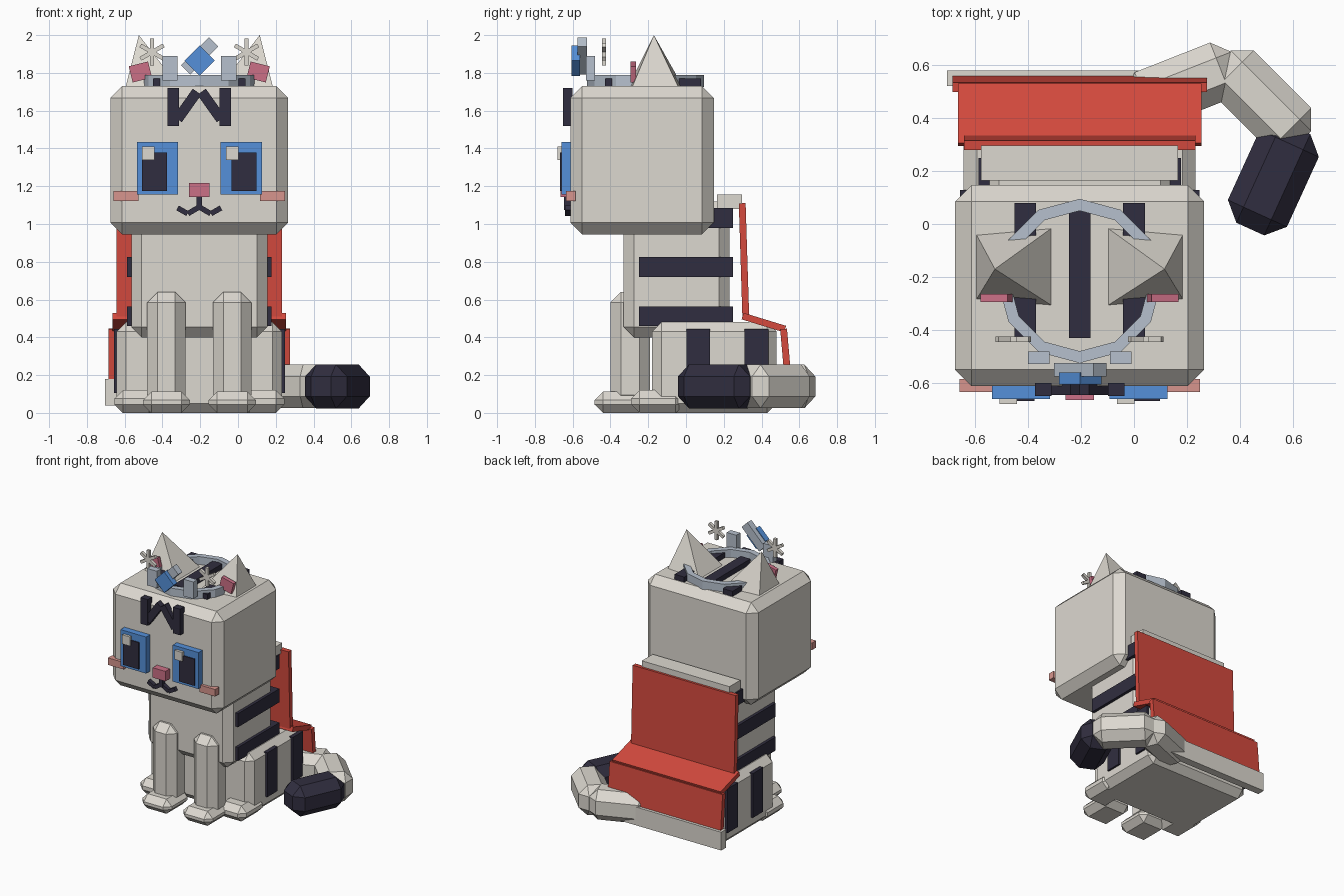
import bpy, bmesh, math
from mathutils import Matrix

if "Cube" in bpy.data.objects:
    bpy.data.objects.remove(bpy.data.objects["Cube"])

CX = -0.205  # symmetry plane of the cat
SIDES = ((-1, "left"), (1, "right"))


def material(name, rgb):
    m = bpy.data.materials.new(name)
    m.diffuse_color = (*rgb, 1)
    m.use_nodes = True
    m.node_tree.nodes["Principled BSDF"].inputs["Base Color"].default_value = m.diffuse_color
    return m


FUR = material("pale fur", (0.72, 0.69, 0.63))
DARK = material("dark navy", (0.030, 0.027, 0.050))
RED = material("cape red", (0.66, 0.068, 0.048))
BLUE = material("eye blue", (0.09, 0.28, 0.70))
PINK = material("rose pink", (0.60, 0.16, 0.24))
BLUSH = material("blush", (0.68, 0.30, 0.27))
SILVER = material("silver", (0.47, 0.53, 0.61))


def finish(bm, name, mat):
    bmesh.ops.recalc_face_normals(bm, faces=bm.faces)
    me = bpy.data.meshes.new(name)
    bm.to_mesh(me)
    bm.free()
    me.materials.append(mat)
    ob = bpy.data.objects.new(name, me)
    bpy.context.collection.objects.link(ob)
    return ob


def box(name, mat, c, size, bevel=0, rot=(0, 0, 0)):
    """Box by centre and size, with an optional single chamfer."""
    bm = bmesh.new()
    bmesh.ops.create_cube(bm, size=1, matrix=Matrix.Diagonal((*size, 1)))
    if bevel:
        bmesh.ops.bevel(bm, geom=bm.edges[:], offset=bevel, segments=1, affect='EDGES')
    ob = finish(bm, name, mat)
    ob.location = c
    ob.rotation_euler = [math.radians(a) for a in rot]
    return ob


def span(name, mat, x, y, z, bevel=0):
    """Box by its limits on each axis."""
    return box(name, mat, [(a + b) / 2 for a, b in (x, y, z)],
               [b - a for a, b in (x, y, z)], bevel)


def wide(name, mat, half, y, z, bevel=0):
    """Box centred on the symmetry plane."""
    return span(name, mat, (CX - half, CX + half), y, z, bevel)


def stroke(name, mat, a, b, width, y):
    """Bar on the face from a to b in (x offset, z)."""
    dx, dz = b[0] - a[0], b[1] - a[1]
    box(name, mat, (CX + (a[0] + b[0]) / 2, sum(y) / 2, (a[1] + b[1]) / 2),
        (math.hypot(dx, dz), y[1] - y[0], width),
        rot=(0, -math.degrees(math.atan2(dz, dx)), 0))


# Head, torso and hips
wide("head", FUR, 0.47, (-0.612, 0.147), (0.945, 1.73), 0.062)
wide("torso", FUR, 0.36, (-0.33, 0.23), (0.40, 1.12), 0.055)
wide("hips", FUR, 0.438, (-0.18, 0.48), (0.0, 0.48), 0.05)

# Dark stripes wrapping the torso
for i, z in enumerate((0.46, 0.72, 0.98)):
    wide(f"torso_stripe_{i}", DARK, 0.382, (-0.25, 0.25), (z, z + 0.104))

# Stripes on the crown of the head
for i, dx in enumerate((-0.205, 0, 0.205)):
    span(f"head_stripe_{i}", DARK, (CX + dx - 0.041, CX + dx + 0.041),
         (-0.43, 0.08), (1.70, 1.77))

# Paired parts
for s, side in SIDES:
    x = lambda d: CX + s * d
    box(f"front_leg_{side}", FUR, (x(0.174), -0.295, 0.34), (0.203, 0.21, 0.60), 0.055)
    box(f"front_paw_{side}", FUR, (x(0.174), -0.345, 0.056), (0.25, 0.28, 0.112), 0.045)
    box(f"hind_paw_{side}", FUR, (x(0.335), -0.15, 0.06), (0.23, 0.28, 0.12), 0.045)
    for i, y in enumerate((0.065, 0.373)):
        box(f"hip_stripe_{side}_{i}", DARK, (x(0.43), y, 0.275), (0.045, 0.125, 0.34))

    # Ear: an outward leaning pyramid
    bm = bmesh.new()
    base = [bm.verts.new((x(d), y, 1.725)) for d, y in
            ((0.105, -0.015), (0.39, -0.04), (0.39, -0.285), (0.105, -0.308))]
    tip = bm.verts.new((x(0.32), -0.17, 2.0))
    bm.faces.new(base)
    for i in range(4):
        bm.faces.new((base[i], base[(i + 1) % 4], tip))
    finish(bm, f"ear_{side}", FUR)
    box(f"inner_ear_{side}", PINK, (x(0.312), -0.28, 1.805), (0.105, 0.03, 0.088),
        rot=(0, s * 14, 0))

    # Eye with pupil and highlight
    box(f"eye_{side}", BLUE, (x(0.222), -0.63, 1.295), (0.218, 0.06, 0.28))
    box(f"pupil_{side}", DARK, (x(0.237), -0.645, 1.277), (0.132, 0.046, 0.205))
    box(f"eye_glint_{side}", FUR, (x(0.222) - 0.048, -0.66, 1.375), (0.065, 0.04, 0.07))

    # Cheek, mouth and forehead marking
    box(f"cheek_{side}", BLUSH, (x(0.388), -0.61, 1.148), (0.133, 0.05, 0.054))
    stroke(f"mouth_inner_{side}", DARK, (0, 1.09), (s * 0.06, 1.055), 0.028, (-0.64, -0.60))
    stroke(f"mouth_outer_{side}", DARK, (s * 0.062, 1.055), (s * 0.115, 1.085), 0.028, (-0.64, -0.60))
    stroke(f"forehead_bar_{side}", DARK, (s * 0.138, 1.52), (s * 0.138, 1.72), 0.062, (-0.65, -0.60))
    stroke(f"forehead_slant_{side}", DARK, (s * 0.012, 1.70), (s * 0.115, 1.555), 0.055, (-0.645, -0.60))

    # Tiara prong and snowflake
    box(f"tiara_prong_{side}", SILVER, (x(0.155), -0.505, 1.825), (0.082, 0.048, 0.13))
    for a in (30, 90, 150):
        box(f"snowflake_{side}_{a}", FUR, (x(0.25), -0.435, 1.91), (0.142, 0.022, 0.022),
            rot=(0, a, 0))

# Nose and the line below it
wide("nose", PINK, 0.054, (-0.665, -0.60), (1.142, 1.218))
wide("mouth_line", DARK, 0.015, (-0.645, -0.60), (1.075, 1.145))

# Tiara band
N = 12
bm = bmesh.new()
rings = []
for i in range(N):
    a = 2 * math.pi * i / N - math.pi / 2
    rings.append([bm.verts.new((CX + r * math.cos(a), -0.215 + r * math.sin(a), z))
                  for r, z in ((0.31, 1.725), (0.31, 1.79), (0.265, 1.79), (0.265, 1.725))])
for i in range(N):
    p, q = rings[i], rings[(i + 1) % N]
    for k in range(4):
        bm.faces.new((p[k], q[k], q[(k + 1) % 4], p[(k + 1) % 4]))
finish(bm, "tiara_band", SILVER)
# Tiara gem on a slanted mount
box("gem_mount", SILVER, (CX + 0.002, -0.55, 1.89), (0.21, 0.05, 0.068), rot=(0, -45, 0))
box("gem", BLUE, (CX + 0.002, -0.583, 1.865), (0.114, 0.045, 0.114), rot=(0, 45, 0))

# Cape: back, seat fold and hanging panel, with pale trim
box("cape_back", RED, (CX, 0.307, 0.81), (0.875, 0.036, 0.60), rot=(1.8, 0, 0))
box("cape_fold", RED, (CX, 0.412, 0.478), (0.92, 0.235, 0.036), rot=(-17, 0, 0))
box("cape_hem", RED, (CX, 0.531, 0.28), (0.96, 0.036, 0.33), rot=(5, 0, 0))
wide("cape_trim", FUR, 0.50, (0.52, 0.58), (0.04, 0.18))
wide("cape_collar", FUR, 0.372, (0.165, 0.297), (1.08, 1.155))

# Tail in three chamfered segments with a dark tip
box("tail_root", FUR, (0.186, 0.524, 0.14), (0.43, 0.225, 0.23), 0.062, (0, 0, 21.5))
box("tail_middle", FUR, (0.481, 0.467, 0.14), (0.43, 0.225, 0.23), 0.062, (0, 0, -45))
box("tail_tip", DARK, (0.526, 0.172, 0.14), (0.42, 0.245, 0.234), 0.065, (0, 0, -114.5))
